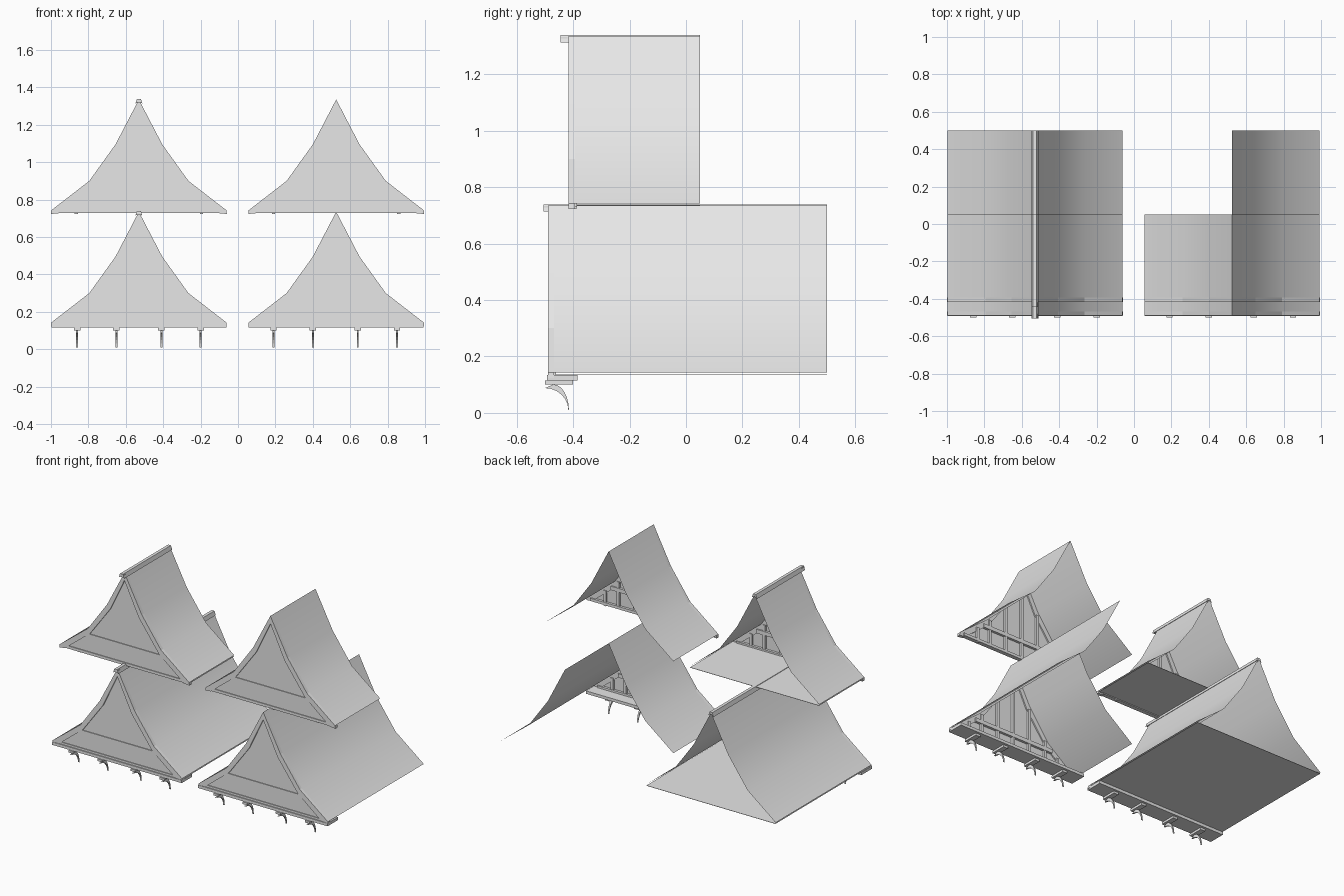
import bpy
import bmesh
import math
from mathutils import Vector

cube = bpy.data.objects.get("Cube")
if cube:
    bpy.data.objects.remove(cube, do_unlink=True)

grey = bpy.data.materials.new("plain_grey")
grey.use_nodes = True
grey.diffuse_color = (0.8, 0.8, 0.8, 1)
grey.node_tree.nodes["Principled BSDF"].inputs["Base Color"].default_value = (0.8, 0.8, 0.8, 1)

# Half profile of the curved roof: offset from the ridge, height above the eaves
SLOPE = [(0, 0.6), (0.125, 0.36), (0.265, 0.165), (0.468, 0.008)]
INNER = [(0.43, -0.008), (0.25, 0.135), (0.103, 0.335), (0, 0.55)]


def finish(name, bm):
    mesh = bpy.data.meshes.new(name)
    bm.to_mesh(mesh)
    bm.free()
    mesh.materials.append(grey)
    obj = bpy.data.objects.new(name, mesh)
    bpy.context.collection.objects.link(obj)
    return obj


def prism(name, points, start, depth, axis="y"):
    """Extrude a closed outline, given as (x, z) or (y, z), along the axis."""
    bm = bmesh.new()
    if axis == "y":
        verts = [bm.verts.new((a, start, z)) for a, z in points]
        move = Vector((0, depth, 0))
    else:
        verts = [bm.verts.new((start, a, z)) for a, z in points]
        move = Vector((depth, 0, 0))
    face = bm.faces.new(verts)
    out = bmesh.ops.extrude_face_region(bm, geom=[face], use_keep_orig=True)
    moved = [v for v in out["geom"] if isinstance(v, bmesh.types.BMVert)]
    bmesh.ops.translate(bm, verts=moved, vec=move)
    bmesh.ops.recalc_face_normals(bm, faces=bm.faces)
    return finish(name, bm)


def box(name, x0, x1, y0, y1, z0, z1):
    return prism(name, [(x0, z0), (x1, z0), (x1, z1), (x0, z1)], y0, y1 - y0)


def roof_height(offset):
    """Height of the slope at a sideways distance from the ridge."""
    for (a, za), (b, zb) in zip(SLOPE, SLOPE[1:]):
        if abs(offset) <= b:
            return za + (zb - za) * (abs(offset) - a) / (b - a)
    return 0


def roof_slope(name, cx, side, y0, y1, z):
    """One smooth curved sheet from ridge to eaves."""
    bm = bmesh.new()
    rows = [[bm.verts.new((cx + side * a, y, z + h)) for y in (y0, y1)] for a, h in SLOPE]
    for p, q in zip(rows, rows[1:]):
        face = bm.faces.new((p[0], q[0], q[1], p[1]))
        face.smooth = True
        face.normal_update()
        if face.normal.z < 0:
            face.normal_flip()
    finish(name, bm)


def claw(name, x, z):
    """Curved, tapering bracket under the front board, with its mounting pad."""
    box(name + "_pad", x - 0.017, x + 0.017, -0.5, -0.4, z - 0.034, z - 0.02)
    outer, inner = [], []
    for i in range(7):
        t = i / 6
        angle = t * math.pi / 2
        outer.append((-0.47 + 0.055 * math.sin(angle), z - 0.125 + 0.091 * math.cos(angle)))
        inner.append((-0.5 + 0.083 * math.sin(angle), z - 0.125 + 0.078 * math.cos(angle)))
    prism(name, outer + inner[::-1], x - 0.005, 0.01, "x")


def gable(name, cx, y, z):
    """Front triangle with barge boards, wall panel, tie beams and studs."""
    for side, label in ((1, "left"), (-1, "right")):
        board = SLOPE + [(0.47, -0.012)] + INNER
        prism(f"{name}_{label}_barge_board", [(cx + side * a, z + h) for a, h in board], y, 0.022)
    wall = [(a, h - 0.012) for a, h in SLOPE]
    wall += [(-a, h) for a, h in reversed(wall[1:])]
    prism(name + "_wall", [(cx + a, z + h) for a, h in wall], y + 0.008, 0.006)
    box(name + "_tie_beam", cx - 0.29, cx + 0.29, y + 0.003, y + 0.03, z + 0.105, z + 0.13)
    box(name + "_base_beam", cx - 0.44, cx + 0.44, y + 0.003, y + 0.03, z - 0.006, z + 0.012)
    for i, offset in enumerate((-0.335, -0.24, -0.12, 0, 0.12, 0.24, 0.335)):
        foot = -0.012 if abs(offset) > 0.3 else 0
        top = roof_height(abs(offset) + 0.01) - 0.015
        box(f"{name}_stud_{i}", cx + offset - 0.009, cx + offset + 0.009,
            y + 0.012, y + 0.028, z + foot, z + top)


def ridge_cap(name, cx, y0, y1, z):
    """Narrow bevelled cover along the ridge, with a drop at the front tip."""
    shape = [(-0.019, 0.578), (-0.01, 0.604), (0.01, 0.604), (0.019, 0.578), (0, 0.592)]
    prism(name, [(cx + a, z + h) for a, h in shape], y0, y1 - y0)
    box(name + "_tip", cx - 0.014, cx + 0.014, y0, y0 + 0.025, z + 0.583, z + 0.598)


# Column centre, whether it has floor and ridge cap, claw positions
COLUMNS = (
    ("right", -0.53, True, (-0.86, -0.65, -0.41, -0.2)),
    ("left", 0.525, False, (0.19, 0.4, 0.64, 0.85)),
)

for column, cx, complete, claws in COLUMNS:
    for level, z, front, back in (("lower", 0.135, -0.49, 0.5), ("upper", 0.735, -0.416, 0.05)):
        name = f"{column}_{level}_roof"
        gable(name + "_gable", cx, front, z)
        roof_slope(name + "_left_slope", cx, 1, front + 0.02, back, z)
        # The open column has a shortened right-hand slope
        roof_slope(name + "_right_slope", cx, -1, front + 0.02, back if complete else 0.05, z)
        if complete:
            ridge_cap(name + "_ridge_cap", cx, front - (0.015 if level == "lower" else 0.029), back, z)
            box(name + "_floor", cx - 0.466, cx + 0.466, front + 0.02, back, z - 0.001, z + 0.001)

    # Front board below the lower gable, carried on claws
    box(column + "_front_board", cx - 0.468, cx + 0.468, -0.493, -0.385, 0.115, 0.134)
    for i, x in enumerate(claws):
        claw(f"{column}_claw_{i}", x, 0.135)
